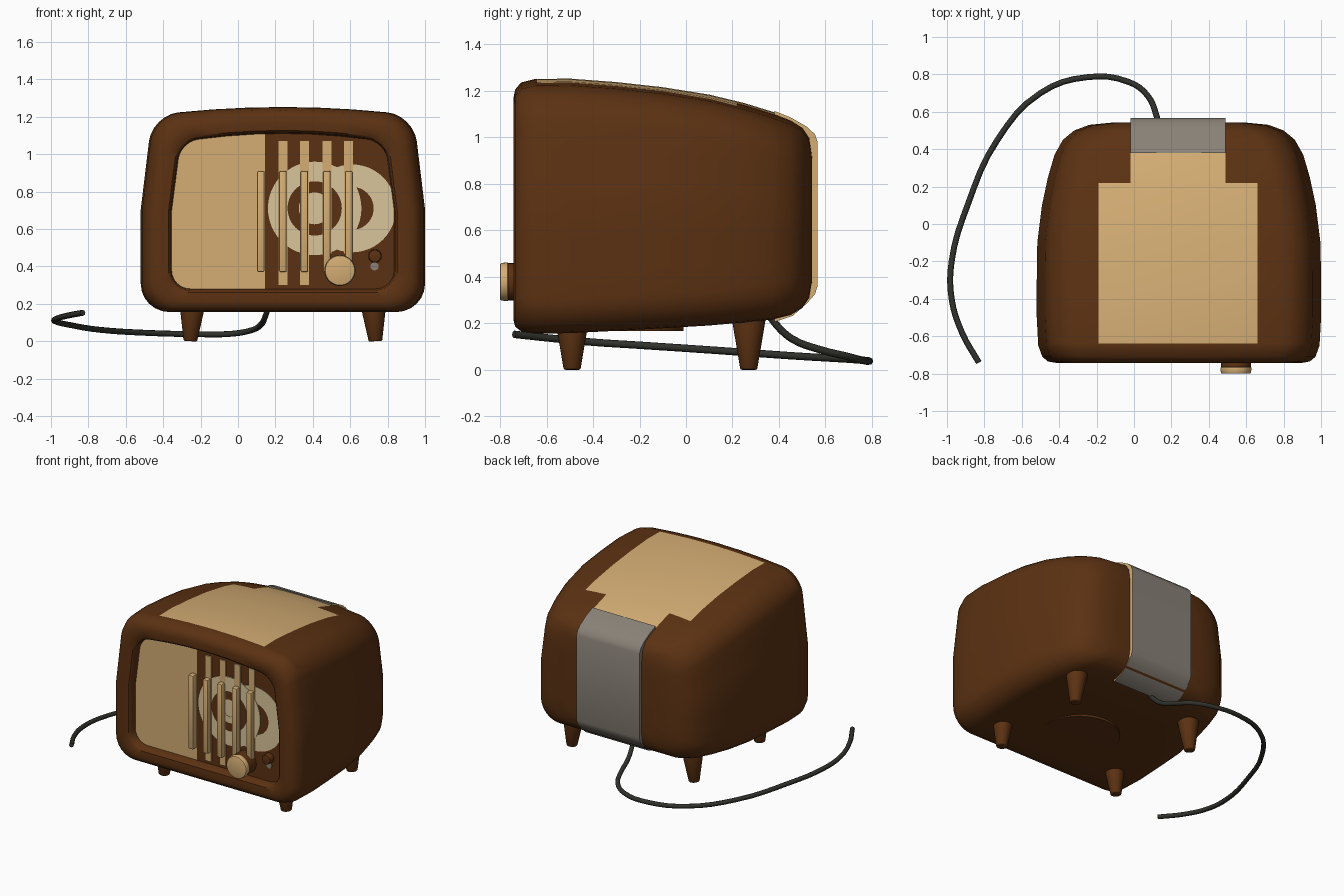
import bpy, bmesh, math
from mathutils import Vector, Matrix

if "Cube" in bpy.data.objects:
    bpy.data.objects.remove(bpy.data.objects["Cube"])

def mat(name, c):
    m = bpy.data.materials.new(name)
    m.diffuse_color = (*c, 1)
    m.use_nodes = True
    m.node_tree.nodes["Principled BSDF"].inputs["Base Color"].default_value = m.diffuse_color
    return m

BROWN = mat("brown_wood", (0.105, 0.031, 0.006))
TAN = mat("tan", (0.66, 0.42, 0.175))
CREAM = mat("cream", (0.70, 0.56, 0.32))
GREY = mat("warm_grey", (0.25, 0.22, 0.185))
DARK = mat("dark_cord", (0.030, 0.031, 0.025))
CX = 0.24

def finish(name, bm, mats, angle=40):
    bmesh.ops.recalc_face_normals(bm, faces=bm.faces)
    me = bpy.data.meshes.new(name)
    bm.to_mesh(me)
    bm.free()
    for m in mats:
        me.materials.append(m)
    o = bpy.data.objects.new(name, me)
    bpy.context.collection.objects.link(o)
    bpy.ops.object.select_all(action='DESELECT')
    o.select_set(True)
    bpy.context.view_layer.objects.active = o
    bpy.ops.object.shade_smooth_by_angle(angle=math.radians(angle))
    return o

def cone(name, a, b, r1, r2, m, seg=32, bevel=0):
    a, b = Vector(a), Vector(b)
    d = b - a
    bm = bmesh.new()
    M = Matrix.Translation((a + b) / 2) @ d.to_track_quat('Z', 'Y').to_matrix().to_4x4()
    bmesh.ops.create_cone(bm, cap_ends=True, segments=seg, radius1=r1, radius2=r2,
                          depth=d.length, matrix=M)
    if bevel:
        caps = [e for f in bm.faces if len(f.verts) > 4 for e in f.edges]
        bmesh.ops.bevel(bm, geom=caps, offset=bevel, segments=2, affect='EDGES', profile=0.5)
    return finish(name, bm, [m])

def box(name, lo, hi, m, bevel=0):
    bm = bmesh.new()
    lo, hi = Vector(lo), Vector(hi)
    M = Matrix.Translation((lo + hi) / 2) @ Matrix.Diagonal((*(hi - lo), 1))
    bmesh.ops.create_cube(bm, size=1, matrix=M)
    if bevel:
        bmesh.ops.bevel(bm, geom=bm.edges[:], offset=bevel, segments=2, affect='EDGES', profile=0.5)
    return finish(name, bm, [m])

def annulus(name, cx, cz, r0, r1, y, m, thick=0.006, seg=48):
    bm = bmesh.new()
    rings = []
    for r, yy in ((r0, y), (r1, y), (r1, y + thick), (r0, y + thick)):
        rings.append([bm.verts.new((cx + r * math.cos(t), yy, cz + r * math.sin(t)))
                      for t in (2 * math.pi * i / seg for i in range(seg))])
    for k in range(4):
        p, q = rings[k], rings[(k + 1) % 4]
        for i in range(seg):
            j = (i + 1) % seg
            bm.faces.new((p[i], p[j], q[j], q[i]))
    return finish(name, bm, [m])

# Cabinet cross-section: bowed, tapered rounded rectangle
def section(y, w, zb, zt, r, k=7, sub=6):
    hz, zm = (zt - zb) / 2, (zt + zb) / 2
    arcs = []
    for c, (sx, sz) in enumerate(((1, 1), (-1, 1), (-1, -1), (1, -1))):
        arcs.append([(sx * (w - r) + r * math.cos(a), sz * (hz - r) + r * math.sin(a))
                     for a in (math.pi / 2 * (c + i / (k - 1)) for i in range(k))])
    pts = []
    for c in range(4):
        pts += arcs[c]
        (x0, z0), (x1, z1) = arcs[c][-1], arcs[(c + 1) % 4][0]
        pts += [(x0 + (x1 - x0) * i / sub, z0 + (z1 - z0) * i / sub) for i in range(1, sub)]
    out = []
    for x, z in pts:
        t = max(0, z / hz)
        out.append((CX + x * (1 - 0.08 * t), y, zm + z - 0.045 * (x / w) ** 2 * t))
    return out

# Cabinet: lofted from recessed front panel over the rim to the back
SECTIONS = [(-0.68, .595, .28, 1.11, .10), (-0.725, .60, .272, 1.115, .105),
            (-0.738, .612, .26, 1.127, .11), (-0.742, .66, .215, 1.17, .13),
            (-0.735, .70, .185, 1.205, .145), (-0.71, .73, .165, 1.235, .15),
            (-0.65, .752, .155, 1.25, .15), (-0.5, .76, .157, 1.252, .15),
            (-0.3, .76, .167, 1.237, .15), (-0.1, .757, .178, 1.215, .15),
            (0.1, .732, .19, 1.183, .15), (0.25, .70, .203, 1.147, .15),
            (0.37, .665, .215, 1.11, .15), (0.45, .62, .235, 1.08, .15),
            (0.50, .56, .265, 1.05, .15), (0.53, .48, .31, 1.01, .14),
            (0.542, .36, .38, .94, .12)]
bm = bmesh.new()
rings = [[bm.verts.new(p) for p in section(*s)] for s in SECTIONS]
n = len(rings[0])
for p, q in zip(rings, rings[1:]):
    for i in range(n):
        j = (i + 1) % n
        bm.faces.new((p[i], p[j], q[j], q[i]))
bm.faces.new(rings[0])
bm.faces.new(rings[-1])
bmesh.ops.recalc_face_normals(bm, faces=bm.faces)

# Cut the colour borders of the top patch and the front panel
def cut(axis, v, test):
    fs = [f for f in bm.faces if test(f)]
    geom = list({e for f in fs for e in f.edges} | {w for f in fs for w in f.verts}) + fs
    no = [0, 0, 0]
    no[axis] = 1
    bmesh.ops.bisect_plane(bm, geom=geom, plane_co=[v * c for c in no], plane_no=no)

def on_top(f):
    return f.normal.z > 0.5 and f.calc_center_median().z > 1

def on_panel(f):
    return f.normal.y < -0.95 and f.calc_center_median().y > -0.69

for x in (-0.19, -0.02, 0.49, 0.66):
    cut(0, x, on_top)
for y in (-0.64, 0.22):
    cut(1, y, on_top)
cut(0, 0.145, on_panel)
for f in bm.faces:
    c = f.calc_center_median()
    if on_top(f) and ((-0.19 < c.x < 0.66 and -0.64 < c.y < 0.22) or
                      (-0.02 < c.x < 0.49 and 0.22 < c.y < 0.45)):
        f.material_index = 1
    elif on_panel(f) and c.x < 0.145:
        f.material_index = 1
finish("cabinet", bm, [BROWN, TAN])

# Grey back strap, with a tan right edge
prof = [(.38, 1.113), (.45, 1.085), (.52, 1.045), (.555, 1.012), (.566, .98),
        (.566, .36), (.555, .325), (.52, .285), (.46, .232), (.38, .205)]
bm = bmesh.new()
L = [bm.verts.new((-0.02, y, z)) for y, z in prof]
R = [bm.verts.new((0.49, y, z)) for y, z in prof]
for i in range(len(prof)):
    j = (i + 1) % len(prof)
    bm.faces.new((L[i], L[j], R[j], R[i]))
bm.faces.new(L)
bm.faces.new(R).material_index = 1
finish("back_strap", bm, [GREY, TAN], 30)

# Speaker rings painted on the front panel
annulus("right_speaker_ring", 0.61, 0.71, 0.115, 0.235, -0.683, CREAM)
annulus("speaker_gap", 0.41, 0.71, 0.085, 0.145, -0.686, BROWN)
annulus("speaker_outer_ring", 0.41, 0.71, 0.145, 0.25, -0.686, CREAM)
annulus("speaker_inner_ring", 0.41, 0.71, 0.04, 0.085, -0.686, CREAM)

# Grille stripes and raised bars
for i, x in enumerate((0.122, 0.24, 0.355, 0.475, 0.592)):
    if i:
        low = 0.30 if i < 3 else 0.47
        box("grille_stripe", (x - .024, -0.688, low), (x + .024, -0.679, 1.07), TAN)
    box("grille_bar", (x - .02, -0.725, 0.37), (x + .02, -0.675, 0.91), TAN, 0.008)

# Knobs
cone("large_knob_base", (.545, -.67, .378), (.545, -.768, .378), .08, .08, BROWN)
cone("large_knob", (.545, -.765, .378), (.545, -.80, .378), .084, .08, TAN, bevel=0.006)
cone("small_knob", (.732, -.67, .455), (.732, -.725, .455), .036, .034, BROWN, 24, 0.006)
cone("small_indicator", (.73, -.677, .40), (.73, -.685, .40), .022, .022, GREY, 16)

# Base plate and four tapered legs
cone("base_plate", (CX, -.28, .20), (CX, -.28, .167), .27, .27, BROWN, 48)
for s in (-1, 1):
    for y in (-0.49, 0.27):
        cone("leg", (CX + s * .495, y, 0), (CX + s * .48, y, .26), .036, .08, BROWN, 24, 0.006)

# Power cord
path = [(.17, .36, .23), (.16, .40, .18), (.145, .46, .13), (.12, .58, .085), (.07, .69, .058),
        (-.03, .76, .04), (-.25, .785, .038), (-.5, .70, .045), (-.73, .45, .06), (-.89, .1, .085),
        (-.975, -.2, .105), (-.975, -.4, .118), (-.92, -.58, .135), (-.83, -.74, .152)]
cu = bpy.data.curves.new("power_cord", 'CURVE')
cu.dimensions = '3D'
cu.bevel_depth = 0.016
cu.bevel_resolution = 2
cu.use_fill_caps = True
cu.resolution_u = 4
sp = cu.splines.new('BEZIER')
sp.bezier_points.add(len(path) - 1)
for b, p in zip(sp.bezier_points, path):
    b.co = p
    b.handle_left_type = b.handle_right_type = 'AUTO'
cu.materials.append(DARK)
bpy.context.collection.objects.link(bpy.data.objects.new("power_cord", cu))
